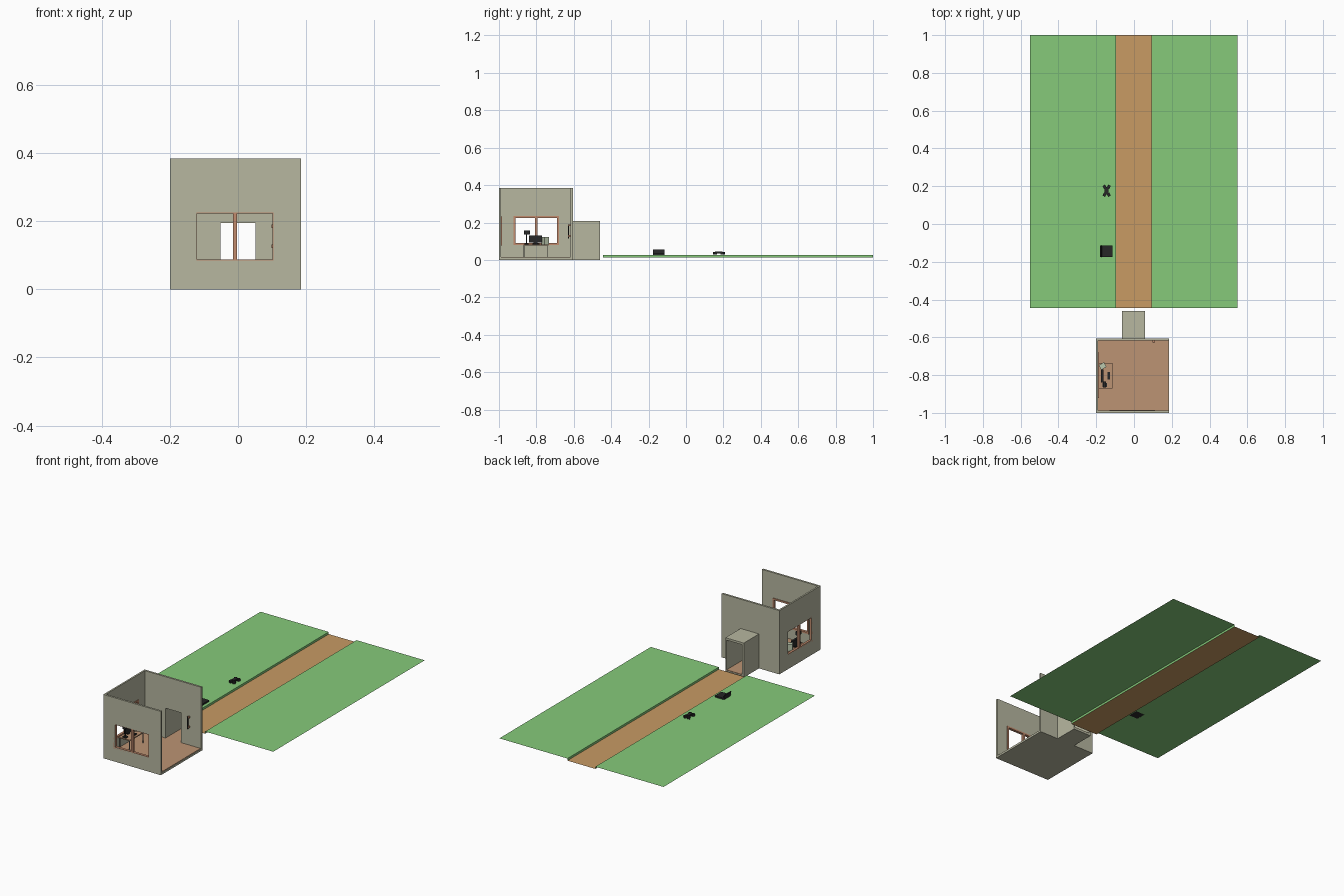
import bpy, bmesh
from mathutils import Vector, Matrix

if "Cube" in bpy.data.objects:
    bpy.data.objects.remove(bpy.data.objects["Cube"])


def mat(name, r, g, b):
    m = bpy.data.materials.new(name)
    m.diffuse_color = (r, g, b, 1)
    m.use_nodes = True
    m.node_tree.nodes["Principled BSDF"].inputs["Base Color"].default_value = m.diffuse_color
    return m


PLASTER = mat("plaster", 0.474, 0.474, 0.352)
WOOD = mat("floor_wood", 0.503, 0.296, 0.175)
FRAME = mat("frame_wood", 0.54, 0.26, 0.155)
GRASS = mat("grass", 0.238, 0.591, 0.195)
DIRT = mat("dirt", 0.578, 0.328, 0.127)
BLACK = mat("black_plastic", 0.02, 0.02, 0.02)
METAL = mat("grey_metal", 0.25, 0.25, 0.22)
PAPER = mat("pale_paper", 0.5, 0.58, 0.42)


def finish(name, bm, m):
    bmesh.ops.recalc_face_normals(bm, faces=bm.faces)
    me = bpy.data.meshes.new(name)
    bm.to_mesh(me)
    bm.free()
    me.materials.append(m)
    ob = bpy.data.objects.new(name, me)
    bpy.context.collection.objects.link(ob)
    return ob


def box(name, x, y, z, m, rot=None):
    """Box from ranges; rot = (angle, axis) about its centre."""
    bm = bmesh.new()
    c = Vector((sum(x) / 2, sum(y) / 2, sum(z) / 2))
    size = Matrix.Diagonal((x[1] - x[0], y[1] - y[0], z[1] - z[0], 1))
    turn = Matrix.Rotation(rot[0], 4, rot[1]) if rot else Matrix()
    bmesh.ops.create_cube(bm, size=1, matrix=Matrix.Translation(c) @ turn @ size)
    return finish(name, bm, m)


def plate(name, polys, axis, depth, m):
    """Extrude flat (u, z) polygons along x or y between two depths."""
    bm = bmesh.new()
    for p in polys:
        bm.faces.new([bm.verts.new((depth[0], u, v) if axis == 'x' else (u, depth[0], v)) for u, v in p])
    bmesh.ops.remove_doubles(bm, verts=bm.verts, dist=1e-5)
    d = depth[1] - depth[0]
    faces = bm.faces[:]
    r = bmesh.ops.extrude_face_region(bm, geom=faces, use_keep_orig=True)
    bmesh.ops.translate(bm, verts=[v for v in r["geom"] if isinstance(v, bmesh.types.BMVert)],
                        vec=(d, 0, 0) if axis == 'x' else (0, d, 0))
    return finish(name, bm, m)


def ring(o, i):
    """Four quads between an outer and an inner rectangle (u0, u1, v0, v1)."""
    c = lambda r: [(r[0], r[2]), (r[1], r[2]), (r[1], r[3]), (r[0], r[3])]
    a, b = c(o), c(i)
    return [[a[k], a[(k + 1) % 4], b[(k + 1) % 4], b[k]] for k in range(4)]


def arch(u0, u1, top, d0, d1, dtop):
    """Rectangle with a doorway reaching its lower edge."""
    return [[(u0, 0), (d0, 0), (d0, dtop), (u0, top)],
            [(u0, top), (d0, dtop), (d1, dtop), (u1, top)],
            [(d1, 0), (u1, 0), (u1, top), (d1, dtop)]]


def window(name, axis, r, depth):
    """Frame with a mullion and a sill; r is the outside of the frame."""
    u0, u1, v0, v1 = r
    t, c = 0.010, (u0 + u1) / 2
    plate(name + "_frame", ring(r, (u0 + t, u1 - t, v0 + t, v1 - t)), axis, depth, FRAME)
    bar = [[(c - .006, v0 + t), (c + .006, v0 + t), (c + .006, v1 - t), (c - .006, v1 - t)]]
    plate(name + "_mullion", bar, axis, depth, FRAME)


# Room: floor, three walls, open right side
H = 0.385
box("floor_slab", (-.2, .185), (-1, -.605), (0, .012), PLASTER)
box("floor_boards", (-.19, .182), (-.988, -.617), (.011, .015), WOOD)
plate("front_wall", ring((-.2, .185, 0, H), (-.122, .104, .085, .226)), 'y', (-1, -.988), PLASTER)
plate("left_wall", ring((-1, -.605, 0, H), (-.914, -.686, .087, .228)), 'x', (-.2, -.19), PLASTER)
plate("back_wall", arch(-.2, .185, H, -.052, .052, .195), 'y', (-.617, -.605), PLASTER)
window("front_window", 'y', (-.13, .112, .078, .233), (-1.0, -.984))
window("left_window", 'x', (-.921, -.679, .08, .235), (-.2, -.186))

# Porch tunnel leading outside
plate("porch", arch(-.064, .059, .208, -.052, .052, .195), 'y', (-.605, -.46), PLASTER)
box("porch_slab", (-.052, .052), (-.617, -.46), (0, .012), PLASTER)
box("porch_floor", (-.052, .052), (-.617, -.461), (.011, .015), WOOD)


# Garden: two raised lawns folded down to a sunken path
def sheet(name, points, m):
    bm = bmesh.new()
    rows = [[bm.verts.new((x, y, z)) for x, z in points] for y in (-.445, 1)]
    for k in range(len(points) - 1):
        bm.faces.new((rows[0][k], rows[0][k + 1], rows[1][k + 1], rows[1][k]))
    return finish(name, bm, m)


sheet("left_lawn", [(-.55, .027), (-.094, .027), (-.094, .014)], GRASS)
sheet("right_lawn", [(.092, .014), (.092, .027), (.547, .027)], GRASS)
sheet("path", [(-.094, .014), (.092, .014)], DIRT)

# Desk under the left window
box("desk_top", (-.188, -.113), (-.87, -.735), (.076, .082), WOOD)
for i, x in enumerate((-.185, -.119)):
    for j, y in enumerate((-.868, -.741)):
        box(f"desk_leg_{i}{j}", (x, x + .004), (y, y + .004), (.015, .076), METAL)

# Things on the desk
box("monitor", (-.174, -.162), (-.84, -.77), (.092, .13), BLACK)
box("monitor_stand", (-.174, -.164), (-.815, -.795), (.082, .093), BLACK)
box("keyboard", (-.140, -.126), (-.822, -.784), (.082, .087), BLACK)
box("lamp_base", (-.168, -.144), (-.864, -.842), (.082, .088), BLACK)
box("lamp_post", (-.159, -.153), (-.856, -.85), (.088, .15), BLACK)
box("lamp_head", (-.165, -.147), (-.865, -.835), (.135, .156), BLACK)
box("book", (-.182, -.150), (-.766, -.738), (.082, .122), PAPER, (0.5, 'Z')).scale = (1, 1, 1)

# Wall rack holding a rod
for i, z in enumerate((.122, .180)):
    box(f"rack_peg_{i}", (.099, .111), (-.628, -.617), (z, z + .01), FRAME)
box("rack_rod", (.102, .107), (-.631, -.625), (.115, .19), BLACK)

# Laptop lying on the lawn
box("laptop_base", (-.172, -.113), (-.176, -.114), (.027, .036), BLACK)
box("laptop_screen", (-.177, -.171), (-.176, -.114), (.027, .056), BLACK, (-0.2, 'Y'))

# Game pad on the lawn: bar with flared, drooping ends
box("pad_body", (-.155, -.135), (.156, .196), (.034, .045), BLACK)
for s, n in ((-1, "near"), (1, "far")):
    for t, k in ((-1, "left"), (1, "right")):
        x, y = -.145 + t * .011, .176 + s * .021
        box(f"pad_grip_{n}_{k}", (x - .008, x + .008), (y - .009, y + .009),
            (.028, .041), BLACK, (-0.5 * s * t, 'Z'))
